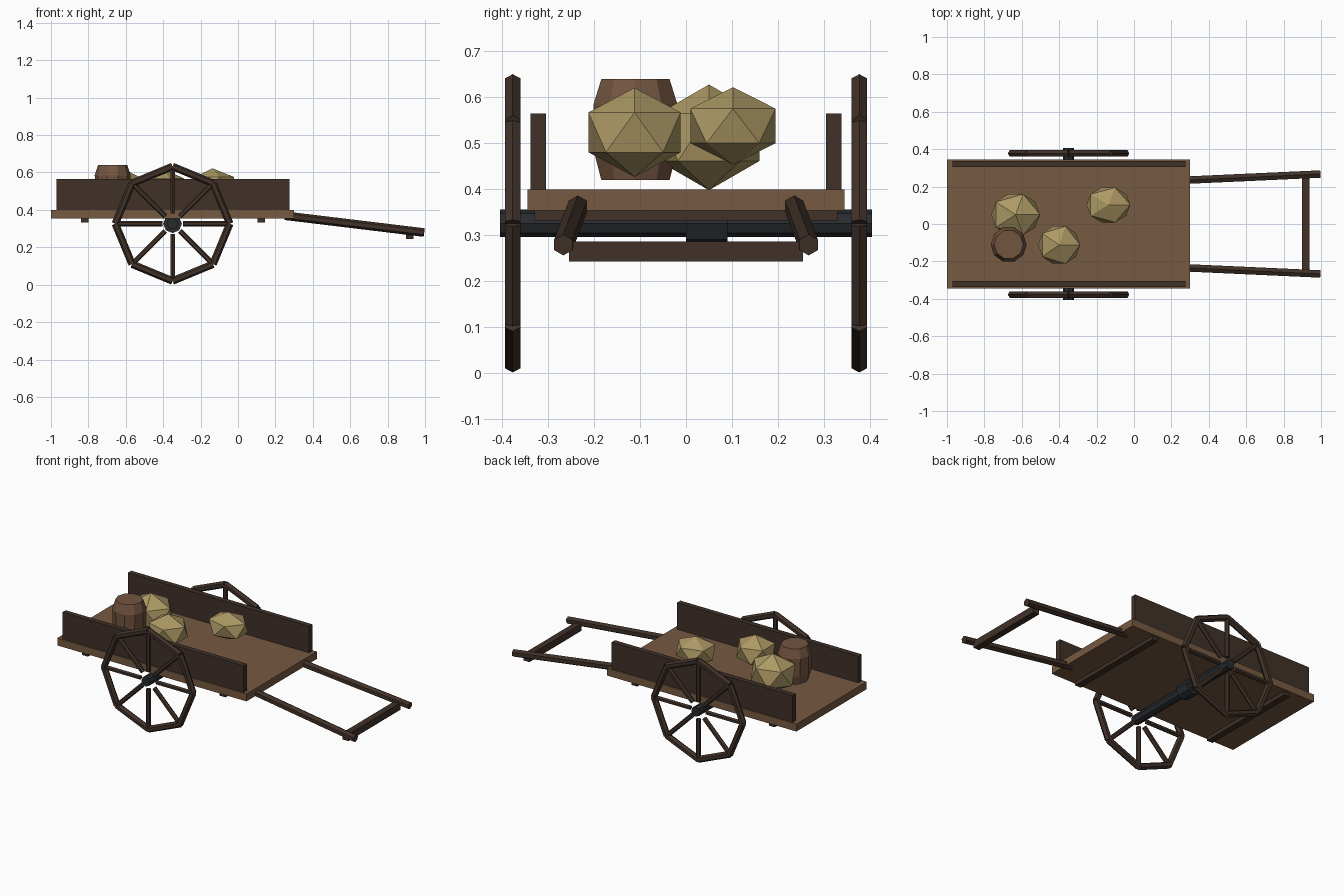
import bpy
from math import cos, sin, pi
from mathutils import Vector

if "Cube" in bpy.data.objects:
    bpy.data.objects.remove(bpy.data.objects["Cube"])


def material(name, rgb):
    m = bpy.data.materials.new(name)
    m.diffuse_color = (*rgb, 1)
    m.use_nodes = True
    m.node_tree.nodes["Principled BSDF"].inputs["Base Color"].default_value = m.diffuse_color
    return m


PLANK = material("plank_wood", (0.18, 0.10, 0.052))
DARK = material("dark_wood", (0.052, 0.031, 0.022))
BARREL = material("barrel_wood", (0.17, 0.09, 0.05))
IRON = material("iron", (0.021, 0.024, 0.027))
SACK = material("sackcloth", (0.42, 0.32, 0.13))


def finish(name, mat):
    ob = bpy.context.object
    ob.name = name
    ob.data.materials.append(mat)
    return ob


def box(name, lo, hi, mat):
    lo, hi = Vector(lo), Vector(hi)
    bpy.ops.mesh.primitive_cube_add(size=1, location=(lo + hi) / 2)
    ob = finish(name, mat)
    ob.scale = hi - lo
    return ob


def rod(name, a, b, r, mat, sides=6):
    a, b = Vector(a), Vector(b)
    bpy.ops.mesh.primitive_cylinder_add(vertices=sides, radius=r, depth=(b - a).length,
                                        location=(a + b) / 2)
    ob = finish(name, mat)
    ob.rotation_mode = 'QUATERNION'
    ob.rotation_quaternion = (b - a).to_track_quat('Z', 'Y')
    return ob


# Bed and the two battens under it
box("bed", (-1, -0.345, 0.354), (0.30, 0.345, 0.40), PLANK)
for x in (-0.82, 0.125):
    box("bed_batten", (x - 0.02, -0.33, 0.332), (x + 0.02, 0.33, 0.354), DARK)

# Axle with its collar
WX, WZ = -0.35, 0.326
rod("axle", (WX, -0.405, WZ), (WX, 0.405, WZ), 0.03, IRON, 8)
rod("axle_collar", (WX, 0.0, WZ), (WX, 0.09, WZ), 0.05, IRON, 8)

for s, side in ((-1, "front"), (1, "back")):
    # Side board
    y0, y1 = sorted((s * 0.305, s * 0.338))
    box(side + "_side_board", (-0.97, y0, 0.40), (0.275, y1, 0.565), DARK)

    # Eight-sided wheel of straight rim pieces and spokes
    def point(i, r):
        return (WX + r * cos(i * pi / 4), s * 0.377, WZ + r * sin(i * pi / 4))
    for i in range(8):
        rod(side + "_wheel_rim", point(i, 0.306), point(i + 1, 0.306), 0.02, DARK)
        rod(side + "_wheel_spoke", point(i, 0.055), point(i, 0.30), 0.014, DARK)

    # Pulling handle
    rod(side + "_handle", (0.25, s * 0.233, 0.369), (0.995, s * 0.267, 0.279), 0.023, DARK)

# Bar between the handles
box("handle_crossbar", (0.897, -0.255, 0.243), (0.937, 0.255, 0.286), DARK)

# Barrel: bulged stack of rings
rings = [(0.42, 0.078), (0.475, 0.093), (0.585, 0.096), (0.64, 0.078)]
n = 10
verts = [(r * cos(2 * pi * i / n), r * sin(2 * pi * i / n), z) for z, r in rings for i in range(n)]
faces = [(k * n + i, k * n + (i + 1) % n, (k + 1) * n + (i + 1) % n, (k + 1) * n + i)
         for k in range(len(rings) - 1) for i in range(n)]
faces += [tuple(reversed(range(n))), tuple(range(3 * n, 4 * n))]
mesh = bpy.data.meshes.new("barrel")
mesh.from_pydata(verts, [], faces)
mesh.materials.append(BARREL)
barrel = bpy.data.objects.new("barrel", mesh)
barrel.location = (-0.67, -0.11, 0)
bpy.context.collection.objects.link(barrel)

# Faceted sacks
for loc, size in (((-0.40, -0.112, 0.524), (0.125, 0.118, 0.097)),
                  ((-0.137, 0.102, 0.538), (0.131, 0.109, 0.084)),
                  ((-0.633, 0.05, 0.513), (0.146, 0.129, 0.115))):
    bpy.ops.mesh.primitive_ico_sphere_add(subdivisions=1, radius=1, location=loc)
    finish("sack", SACK).scale = size
